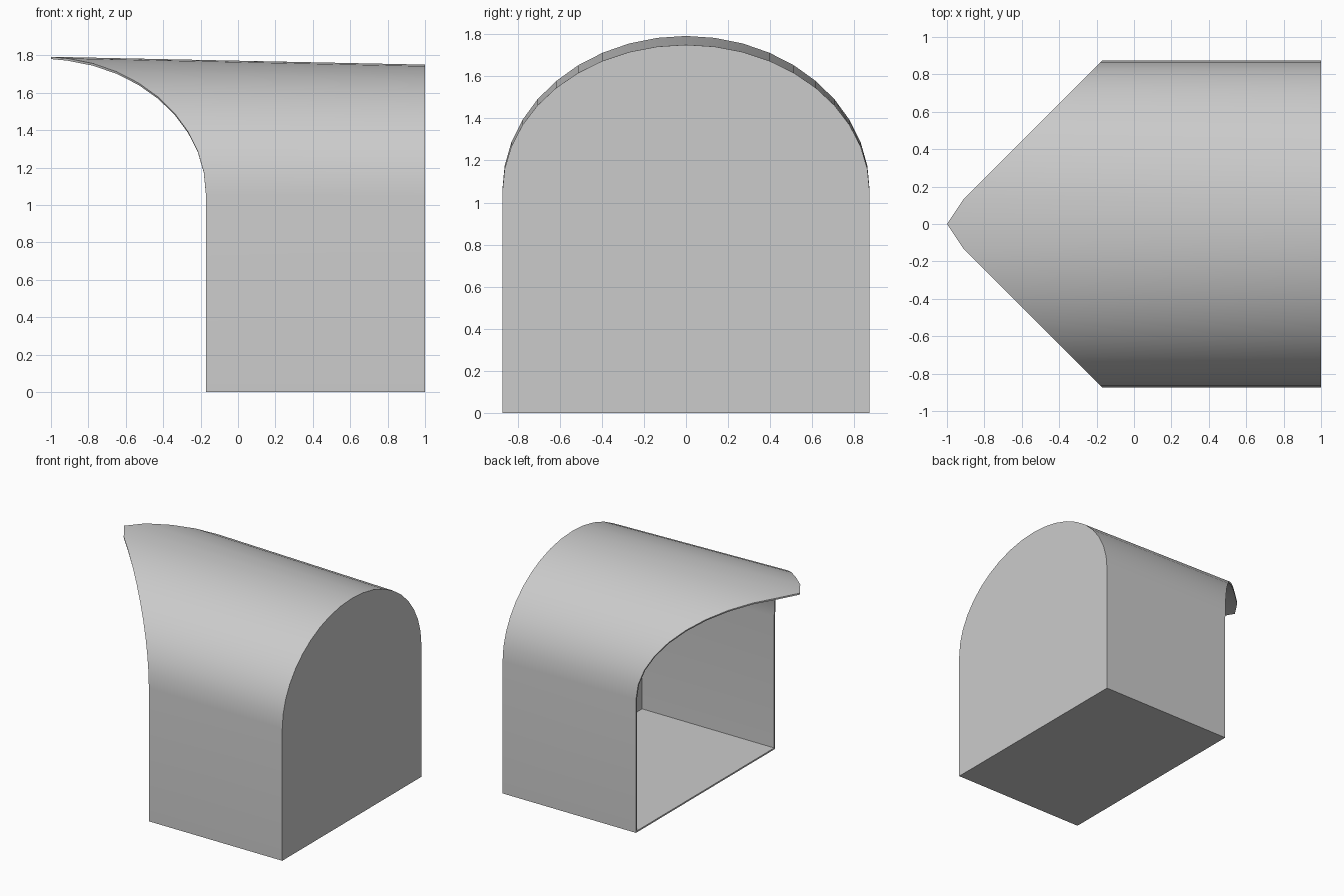
import bpy, bmesh
from math import sin, cos, radians

if "Cube" in bpy.data.objects:
    bpy.data.objects.remove(bpy.data.objects["Cube"])

HALF_W, BACK_X = 0.873, 1.0
STEPS = 20


def arch(base, rise):
    """Half-ellipse points (y, z) standing on two straight legs."""
    pts = [(-HALF_W, 0.0)]
    for i in range(STEPS + 1):
        a = radians(-90 + 180 * i / STEPS)
        pts.append((HALF_W * sin(a), base + rise * cos(a)))
    return pts + [(HALF_W, 0.0)]


def rim_x(y):
    """Opening edge sweeps forward to a blunt point over the middle."""
    return max(-1.0, -1.045 + abs(y)) if abs(y) > 0.01 else -1.0


# Hood shell: walls, arched roof, floor and back panel, open at the front
bm = bmesh.new()
front = [bm.verts.new((rim_x(y), y, z)) for y, z in arch(1.06, 0.732)]
back = [bm.verts.new((BACK_X, y, z)) for y, z in arch(1.05, 0.70)]
n = len(front)
for i in range(n):
    j = (i + 1) % n
    bm.faces.new((front[i], front[j], back[j], back[i]))
bm.faces.new(back)
bmesh.ops.recalc_face_normals(bm, faces=bm.faces)
# Open shell: make sure the back panel faces outward
bm.faces.ensure_lookup_table()
if bm.faces[-1].normal.x < 0:
    bmesh.ops.reverse_faces(bm, faces=bm.faces)

mesh = bpy.data.meshes.new("hood_shell")
bm.to_mesh(mesh)
bm.free()
hood = bpy.data.objects.new("hood_shell", mesh)
bpy.context.collection.objects.link(hood)

# Thin sheet thickness, grown inward
mod = hood.modifiers.new("thickness", 'SOLIDIFY')
mod.thickness = 0.012
mod.offset = -1
mod.use_even_offset = True

bpy.context.view_layer.objects.active = hood
hood.select_set(True)
bpy.ops.object.modifier_apply(modifier=mod.name)
bpy.ops.object.shade_smooth_by_angle(angle=radians(30))
